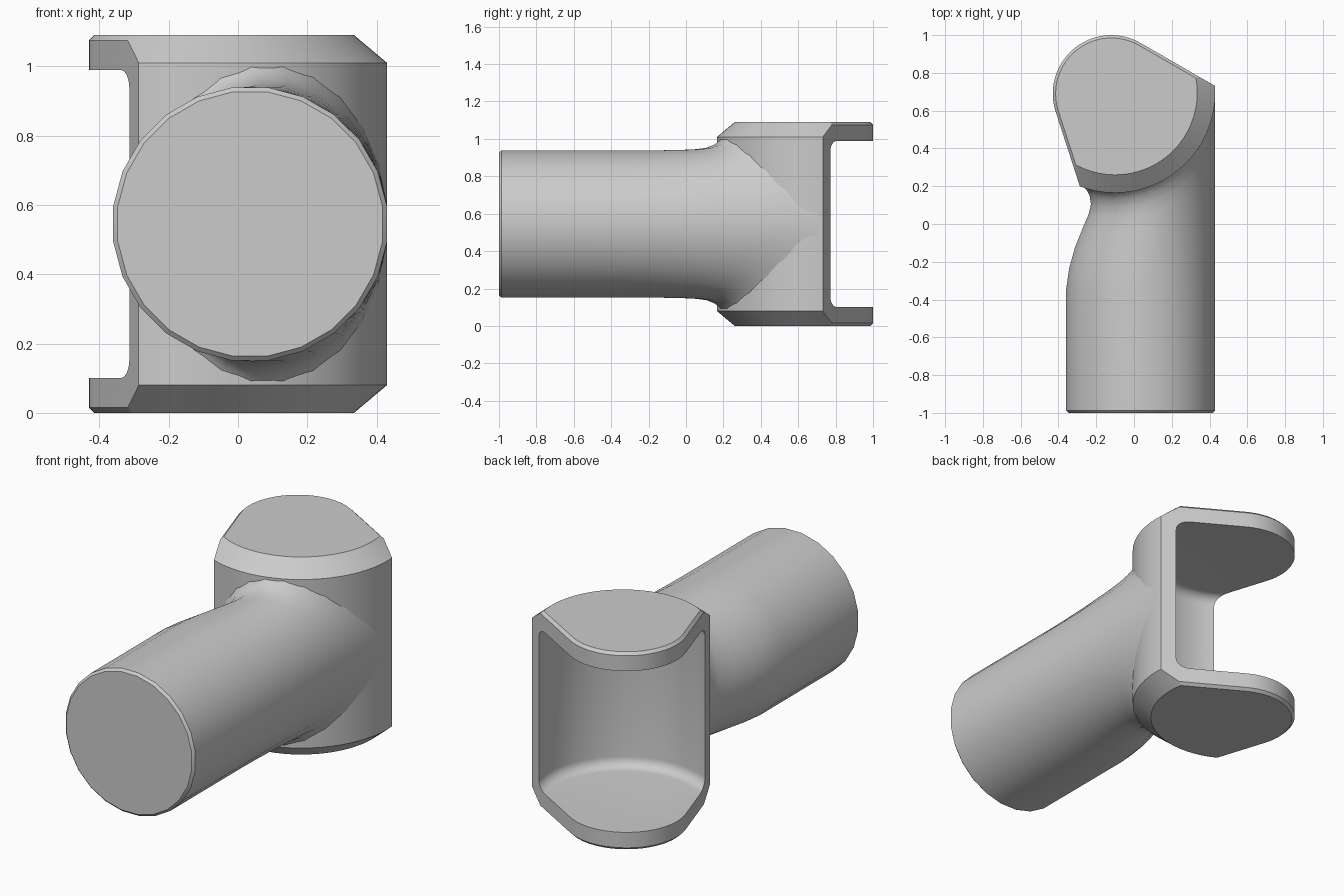
import bpy, bmesh, math

if "Cube" in bpy.data.objects:
    bpy.data.objects.remove(bpy.data.objects["Cube"])

grey = bpy.data.materials.new("plain_grey")
grey.diffuse_color = (0.6, 0.6, 0.6, 1)
grey.use_nodes = True
grey.node_tree.nodes["Principled BSDF"].inputs["Base Color"].default_value = grey.diffuse_color

CX, CY, R = -0.10, 0.695, 0.53      # housing axis and radius
TOP = 1.09


def loft(name, rings, cap_end=True):
    """Skin a stack of equal-length point rings, capping the ends."""
    bm = bmesh.new()
    vs = [[bm.verts.new(p) for p in ring] for ring in rings]
    n = len(vs[0])
    for a, b in zip(vs, vs[1:]):
        for i in range(n):
            j = (i + 1) % n
            bm.faces.new((a[i], a[j], b[j], b[i]))
    bm.faces.new(vs[0][::-1])
    if cap_end:
        bm.faces.new(vs[-1])
    bmesh.ops.recalc_face_normals(bm, faces=bm.faces)
    me = bpy.data.meshes.new(name)
    bm.to_mesh(me)
    bm.free()
    me.materials.append(grey)
    ob = bpy.data.objects.new(name, me)
    bpy.context.collection.objects.link(ob)
    return ob


def revolve(name, profile, n=64):
    return loft(name, [[(CX + r * math.cos(2 * math.pi * i / n),
                         CY + r * math.sin(2 * math.pi * i / n), z)
                        for i in range(n)] for r, z in profile])


def select(ob):
    bpy.ops.object.select_all(action='DESELECT')
    ob.select_set(True)
    bpy.context.view_layer.objects.active = ob


def boolean(ob, cutter, op):
    m = ob.modifiers.new("cut", 'BOOLEAN')
    m.operation, m.solver, m.object = op, 'EXACT', cutter
    select(ob)
    bpy.ops.object.modifier_apply(modifier=m.name)
    bpy.data.objects.remove(cutter)


def wedge(inset, z):
    """Round-tipped wedge outline that trims the fork plates."""
    cx, cy, r = -0.12, 0.69, 0.31
    a0, a1 = math.radians(60), math.radians(198)
    q = r - inset
    pts = [(cx + q * math.cos(a0 + (a1 - a0) * i / 24),
            cy + q * math.sin(a0 + (a1 - a0) * i / 24), z) for i in range(25)]
    d0, d1 = a0 - math.pi / 2, a1 + math.pi / 2
    s, e = pts[0], pts[-1]
    return ([(s[0] + 1.2 * math.cos(d0), s[1] + 1.2 * math.sin(d0), z)] + pts +
            [(e[0] + 1.2 * math.cos(d1), e[1] + 1.2 * math.sin(d1), z)])


# Housing: wedge prism trimmed to a chamfered drum, then hollowed
housing = loft("fork_housing", [wedge(0.015, 0), wedge(0, 0.015),
                                wedge(0, TOP - 0.015), wedge(0.015, TOP)])
drum = revolve("drum", [(0.411, -0.02), (R, 0.08), (R, TOP - 0.08), (0.411, TOP + 0.02)])
boolean(housing, drum, 'INTERSECT')

# Cavity with rounded inner corners
rc, f, zb = 0.465, 0.055, 0.10
low = [(rc - f + f * math.sin(t), zb + f - f * math.cos(t))
       for t in (math.pi / 2 * k / 6 for k in range(7))]
cavity = revolve("cavity", low + [(r, TOP - z) for r, z in reversed(low)])
boolean(housing, cavity, 'DIFFERENCE')

# Shaft: round bar whose far end flares onto the housing wall
N, XR, ZC = 24, 0.43, TOP / 2


def wall_y(x):
    return CY + 0.01 - math.sqrt(max(0, R * R - (x - CX) ** 2))


def section(left, half, u=None, y=0, right=XR):
    k = 1 / math.cos(math.pi / N)
    c, w = (left + right) / 2, (right - left) / 2
    ring = []
    for i in range(N):
        a = 2 * math.pi * (i + 0.5) / N
        x, z = c + w * k * math.cos(a), ZC + half * k * math.sin(a)
        x = min(x, right)
        ring.append((x, y if u is None else -0.35 + (wall_y(x) + 0.35) * u, z))
    return ring


flare = [(0, -0.36, 0.394), (0.2, -0.343, 0.394), (0.4, -0.312, 0.394),
         (0.6, -0.27, 0.396), (0.74, -0.24, 0.40), (0.84, -0.228, 0.408),
         (0.92, -0.235, 0.425), (0.97, -0.25, 0.445), (1, -0.28, 0.464)]
rings = [section(-0.347, 0.381, y=-1, right=XR - 0.013),
         section(-0.36, 0.394, y=-0.987)]
rings += [section(l, h, u) for u, l, h in flare]
shaft = loft("shaft", rings, cap_end=False)

for ob in (housing, shaft):
    select(ob)
    bpy.ops.object.shade_smooth_by_angle(angle=math.radians(30))
